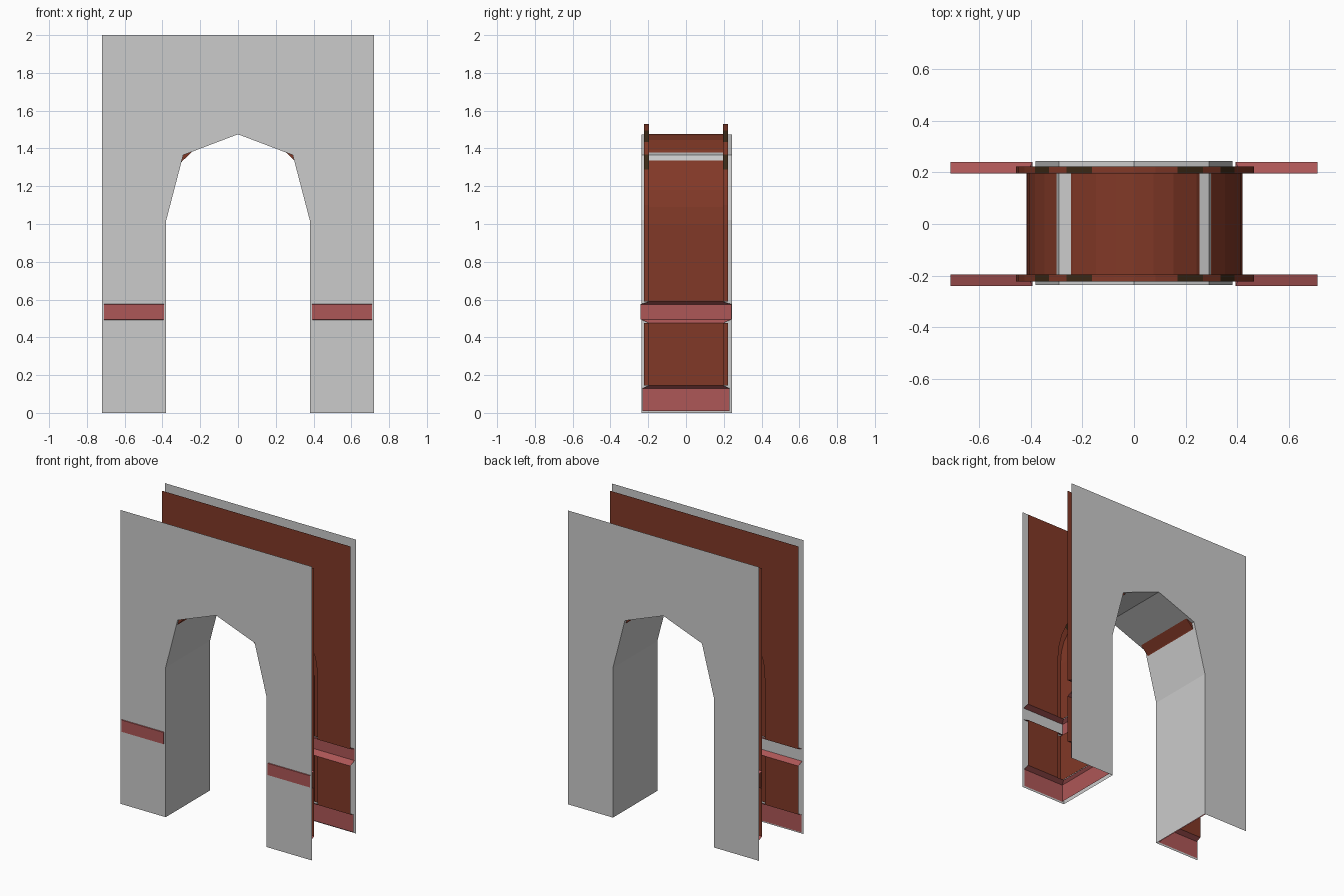
import bpy, bmesh, math
from mathutils import Vector

if "Cube" in bpy.data.objects:
    bpy.data.objects.remove(bpy.data.objects["Cube"])


def material(name, rgb):
    m = bpy.data.materials.new(name)
    m.diffuse_color = (*rgb, 1)
    m.use_nodes = True
    m.node_tree.nodes["Principled BSDF"].inputs["Base Color"].default_value = m.diffuse_color
    return m


GREY = material("grey_shell", (0.60, 0.60, 0.60))
BRICK = material("brick_brown", (0.22, 0.04, 0.02))
PINK = material("dusty_pink_stone", (0.42, 0.095, 0.095))
DARK = material("dark_brown_stone", (0.045, 0.022, 0.008))


def build(name, quads, mats, facing, dark=()):
    """Object from quads; each face is turned to point along facing(centre)."""
    bm = bmesh.new()
    for i, q in enumerate(quads):
        f = bm.faces.new([bm.verts.new(p) for p in q])
        f.material_index = 1 if i in dark else 0
    bmesh.ops.remove_doubles(bm, verts=bm.verts, dist=0.0005)
    bm.normal_update()
    for f in bm.faces:
        if f.normal.dot(Vector(facing(f.calc_center_median()))) < 0:
            f.normal_flip()
    me = bpy.data.meshes.new(name)
    bm.to_mesh(me)
    bm.free()
    for m in mats:
        me.materials.append(m)
    ob = bpy.data.objects.new(name, me)
    bpy.context.collection.objects.link(ob)
    return ob


def inward(c):
    return (-c.x, 0, min(c.z, 1.0) - c.z)


def outward(c):
    return (c.x, 0, max(c.z - 1.0, 0))


def segments(line):
    return list(zip(line, line[1:]))


def sheet(line, y, half_w, top):
    """Flat wall above and beside an opening outline running right to left."""
    (xr, z0), (xl, _) = line[0], line[-1]
    quads = [[(a[0], y, a[1]), (b[0], y, b[1]), (b[0], y, top), (a[0], y, top)]
             for a, b in segments(line) if abs(a[0] - b[0]) > 0.001]
    for x, e in ((xr, half_w), (xl, -half_w)):
        z1 = line[1][1] if e > 0 else line[-2][1]
        quads.append([(x, y, z0), (e, y, z0), (e, y, z1), (x, y, z1)])
        quads.append([(x, y, z1), (e, y, z1), (e, y, top), (x, y, top)])
    return quads


def sweep(line, y0, y1):
    return [[(a[0], y0, a[1]), (b[0], y0, b[1]), (b[0], y1, b[1]), (a[0], y1, a[1])]
            for a, b in segments(line)]


# Grey outer shell: two faces and a coarse tunnel
half = [(0.38, 0), (0.38, 1.02), (0.29, 1.365)]
shell = half + [(0, 1.475)] + [(-x, z) for x, z in reversed(half)]
YF, YB = -0.235, 0.243
for nm, y in (("front_shell", YF), ("back_shell", YB)):
    build(nm, sheet(shell, y, 0.72, 2.0), [GREY], lambda c: (0, c.y, 0))
build("tunnel_shell", sweep(shell, YF, YB), [GREY], inward)

# Rounder brick arch lines inside the shell
quarter = [0, 11, 22, 33, 44, 55, 69, 80]
angles = quarter + [90] + [180 - a for a in reversed(quarter)]
dark = [i + 1 for i, (a, b) in enumerate(segments(angles))
        if 33 < min((a + b) / 2, 180 - (a + b) / 2) < 44
        or 55 < min((a + b) / 2, 180 - (a + b) / 2) < 69]


def arch(rx, rz, z0):
    pts = [(0.003 + rx * math.cos(math.radians(a)),
            1.0 + rz * math.sin(math.radians(a))) for a in angles]
    return [(pts[0][0], z0)] + pts + [(pts[-1][0], z0)]


LOW, HIGH = (0.145, 0.475), 0.59
inner, outer = arch(0.416, 0.477, HIGH), arch(0.46, 0.53, HIGH)
YS, YR = 0.195, 0.222

# Brick tunnel, upper part and legs
build("brick_tunnel", sweep(inner, -YR, YR), [BRICK], inward)
for side, nm in ((1, "right"), (-1, "left")):
    xi, xo = 0.416 * side + 0.003, 0.46 * side + 0.003
    build(nm + "_leg_reveal", sweep([(xi, LOW[0]), (xi, LOW[1])], -YR, YR), [BRICK], inward)

# Brick wall sheets and raised rings, front and back
for s, nm in ((-1, "front"), (1, "back")):
    def face_out(c, s=s):
        return (0, s, 0)
    build(nm + "_brick_wall", sheet(outer, s * YS, 0.71, 1.97), [BRICK], face_out)
    ring = [[(a[0], s * YR, a[1]), (b[0], s * YR, b[1]),
             (d[0], s * YR, d[1]), (c[0], s * YR, c[1])]
            for (a, b), (c, d) in zip(segments(inner), segments(outer))]
    build(nm + "_arch_ring", ring, [BRICK, DARK], face_out, dark)
    build(nm + "_arch_ring_edge", sweep(outer, s * YS, s * YR), [BRICK, DARK], outward, dark)
    for side, lr in ((1, "right"), (-1, "left")):
        xi, xo, xe = 0.416 * side + 0.003, 0.46 * side + 0.003, 0.71 * side
        z0, z1 = LOW
        build(f"{nm}_{lr}_leg_wall",
              [[(a, s * y, z0), (b, s * y, z0), (b, s * y, z1), (a, s * y, z1)]
               for a, b, y in ((xi, xo, YR), (xo, xe, YS))], [BRICK], face_out)
        build(f"{nm}_{lr}_leg_ring_edge",
              sweep([(xo, z0), (xo, z1)], s * YS, s * YR), [BRICK], outward)


# Stone bands wrapping three sides of each pillar
def band(name, profile, side):
    def path(d):
        x, y = 0.416 - 0.024 * d, YS + 0.045 * d
        return [(0.71 * side, -y), (x * side, -y), (x * side, y), (0.71 * side, y)]
    quads = []
    for (d0, z0), (d1, z1) in segments(profile):
        for (a, b), (c, e) in zip(segments(path(d0)), segments(path(d1))):
            quads.append([(*a, z0), (*b, z0), (*e, z1), (*c, z1)])
    build(name, quads, [PINK],
          lambda c: (-side, 0, 0) if abs(c.y) < 0.1 else (0, c.y, 0))


for side, nm in ((1, "right"), (-1, "left")):
    band(nm + "_base_band", [(0.78, 0.01), (0.78, 0.13), (0, 0.145)], side)
    band(nm + "_middle_band", [(0, 0.475), (1, 0.495), (1, 0.575), (0, 0.59)], side)
